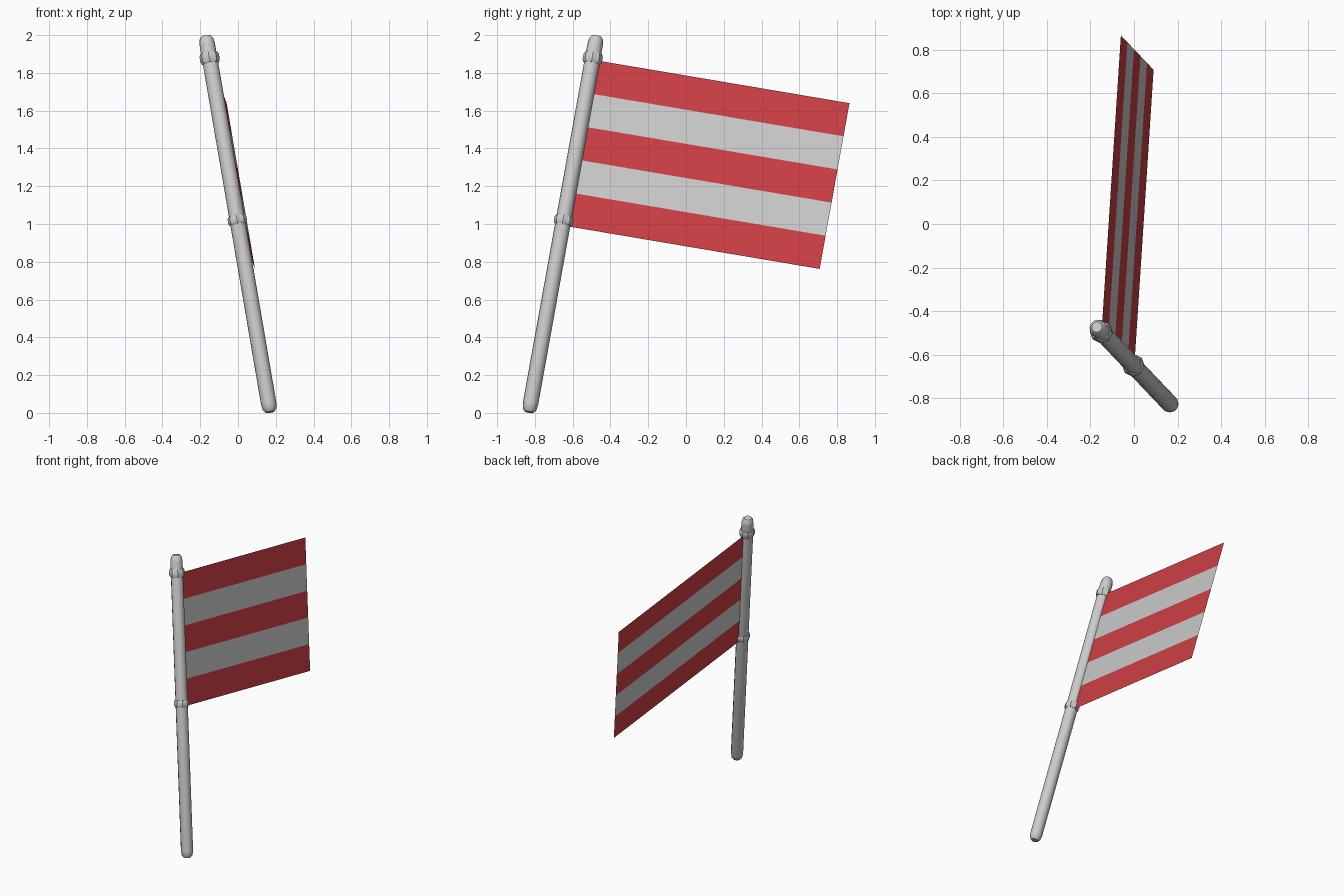
import bpy, bmesh, math
from mathutils import Vector, Matrix

if "Cube" in bpy.data.objects:
    bpy.data.objects.remove(bpy.data.objects["Cube"])

# Tilted frame: W runs up the pole, V out along the flag
MID = Vector((0, -0.652, 1.0))
W = Vector((-0.171, 0.18, 1)).normalized()
V = Vector((0.064, 0.984, -0.166))
V = (V - W * V.dot(W)).normalized()
U = V.cross(W)
FRAME = Matrix.Translation(MID) @ Matrix((U, V, W)).transposed().to_4x4()


def finish(name, bm, materials=()):
    mesh = bpy.data.meshes.new(name)
    bm.to_mesh(mesh)
    bm.free()
    ob = bpy.data.objects.new(name, mesh)
    bpy.context.collection.objects.link(ob)
    ob.matrix_world = FRAME
    for m in materials:
        mesh.materials.append(m)
    return ob


def lathe(name, profile, sides):
    """Closed solid of revolution from (radius, height) points."""
    bm = bmesh.new()
    rings = []
    for r, h in profile:
        rings.append([bm.verts.new((r * math.cos(2 * math.pi * i / sides),
                                    r * math.sin(2 * math.pi * i / sides), h))
                      for i in range(sides)])
    for a, b in zip(rings, rings[1:]):
        for i in range(sides):
            j = (i + 1) % sides
            bm.faces.new((a[i], a[j], b[j], b[i])).smooth = True
    bm.faces.new(rings[0][::-1])
    bm.faces.new(rings[-1])
    ob = finish(name, bm)
    bpy.ops.object.select_all(action='DESELECT')
    ob.select_set(True)
    bpy.context.view_layer.objects.active = ob
    bpy.ops.object.shade_smooth_by_angle(angle=math.radians(40))


# Pole with rounded ends
END = 1.026
half = [(0.041, END - 0.045), (0.036, END - 0.015), (0.024, END)]
lathe("pole", [(r, -h) for r, h in reversed(half)] + half, 12)

# Collars holding the flag
for name, s, h, r in (("upper_collar", 0.905, 0.028, 0.052),
                      ("lower_collar", 0.02, 0.023, 0.051)):
    lathe(name, [(r - 0.006, s - h), (r, s - h * 0.5),
                 (r, s + h * 0.5), (r - 0.006, s + h)], 8)

# Flag of five stripes, alternating red and light
red = bpy.data.materials.new("flag_red")
red.diffuse_color = (0.62, 0.05, 0.06, 1)
red.use_nodes = True
red.node_tree.nodes["Principled BSDF"].inputs["Base Color"].default_value = red.diffuse_color
light = bpy.data.materials.new("flag_light")
light.diffuse_color = (0.8, 0.8, 0.8, 1)
light.use_nodes = True
light.node_tree.nodes["Principled BSDF"].inputs["Base Color"].default_value = light.diffuse_color
STRIPES, LOW, HIGH, LENGTH = 5, -0.008, 0.896, 1.383
bm = bmesh.new()
rows = []
for i in range(STRIPES + 1):
    z = LOW + (HIGH - LOW) * i / STRIPES
    rows.append([bm.verts.new((0, y, z)) for y in (0.02, LENGTH)])
for i, (a, b) in enumerate(zip(rows, rows[1:])):
    bm.faces.new((a[0], a[1], b[1], b[0])).material_index = i % 2
finish("flag", bm, (red, light))
